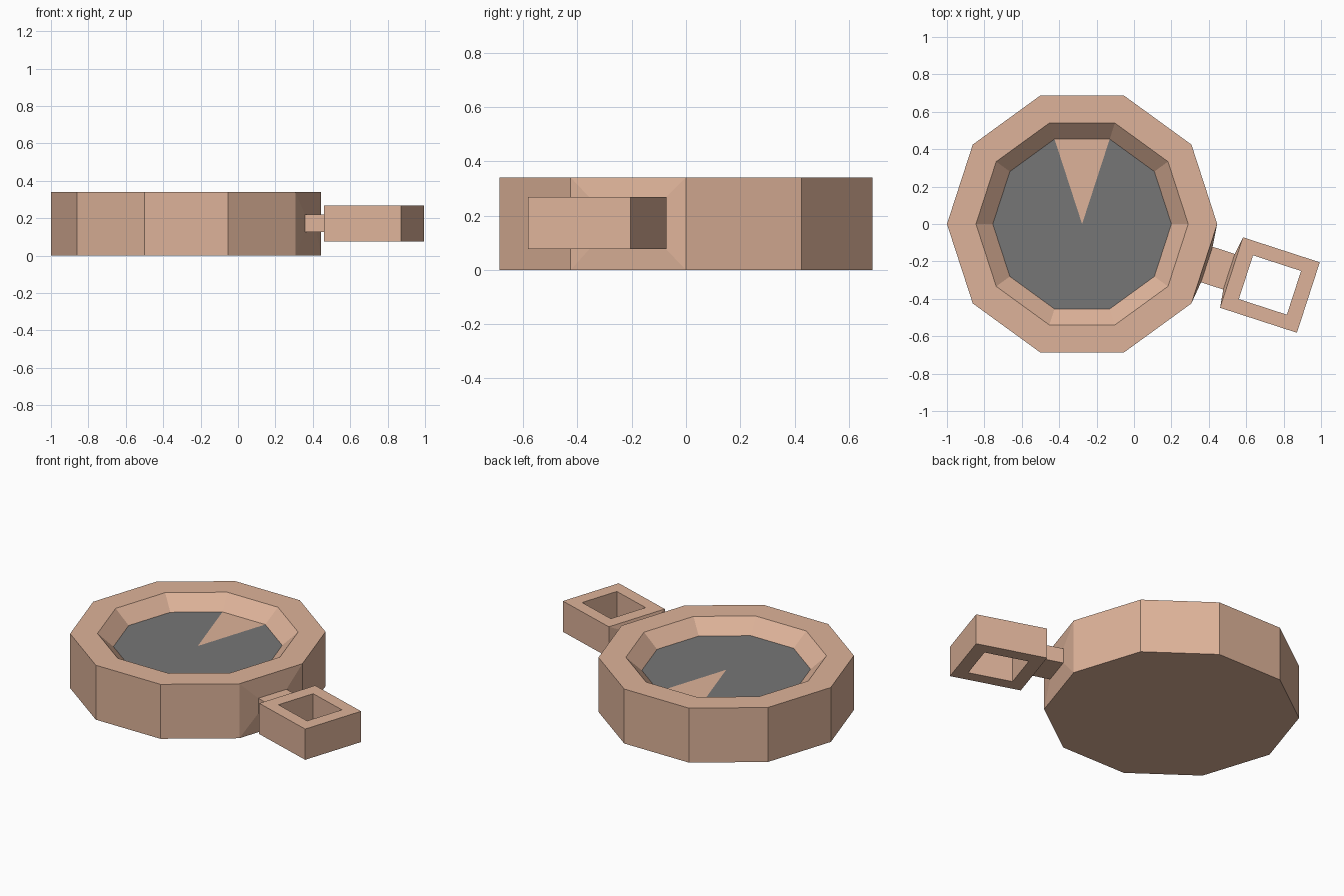
import bpy, bmesh, math
from mathutils import Vector

if "Cube" in bpy.data.objects:
    bpy.data.objects.remove(bpy.data.objects["Cube"])

CX = -0.2775                      # bowl centre on x
A = math.radians(-18)             # handle direction
U = Vector((math.cos(A), math.sin(A), 0))
V = Vector((-math.sin(A), math.cos(A), 0))


def material(name, rgb):
    m = bpy.data.materials.new(name)
    m.diffuse_color = (*rgb, 1)
    m.use_nodes = True
    m.node_tree.nodes["Principled BSDF"].inputs["Base Color"].default_value = m.diffuse_color
    return m


clay = material("warm clay", (0.73, 0.45, 0.32))
grey = material("dark grey", (0.18, 0.18, 0.18))


def finish(name, bm, mats):
    bmesh.ops.recalc_face_normals(bm, faces=bm.faces)
    me = bpy.data.meshes.new(name)
    bm.to_mesh(me)
    bm.free()
    for m in mats:
        me.materials.append(m)
    ob = bpy.data.objects.new(name, me)
    bpy.context.collection.objects.link(ob)


def bridge(bm, a, b):
    n = len(a)
    for i in range(n):
        j = (i + 1) % n
        bm.faces.new((a[i], a[j], b[j], b[i]))


def decagon(bm, r, z):
    return [bm.verts.new((CX + r * math.cos(k * math.pi / 5),
                          r * math.sin(k * math.pi / 5), z)) for k in range(10)]


def point(u, v, z):
    return Vector((CX, 0, z)) + U * u + V * v


def section(bm, u, half, z0, z1):
    return [bm.verts.new(point(u, v, z)) for v, z in
            ((-half, z0), (half, z0), (half, z1), (-half, z1))]


# Ten-sided bowl with a sloped recess and a fan floor
bm = bmesh.new()
rings = [decagon(bm, r, z) for r, z in
         ((0.7225, 0), (0.7225, 0.34), (0.5675, 0.34), (0.4775, 0.257))]
bm.faces.new(rings[0])
for a, b in zip(rings, rings[1:]):
    bridge(bm, a, b)
centre = bm.verts.new((CX, 0, 0.257))
for k in range(10):
    f = bm.faces.new((rings[3][k], rings[3][(k + 1) % 10], centre))
    f.material_index = 0 if k == 2 else 1     # one clay slice at the back
finish("bowl", bm, [clay, grey])

# Neck: flares from the bowl side, runs out, flares into the frame
bm = bmesh.new()
secs = [section(bm, *s) for s in
        ((0.687, 0.223, 0, 0.34), (0.701, 0.1, 0.126, 0.22),
         (0.826, 0.1, 0.126, 0.22), (0.84, 0.198, 0.076, 0.268))]
for a, b in zip(secs, secs[1:]):
    bridge(bm, a, b)
bm.faces.new(secs[0])
bm.faces.new(secs[-1])
finish("handle_neck", bm, [clay])

# Square frame with an open hole
bm = bmesh.new()


def square(hu, hv, z):
    return [bm.verts.new(point(1.056 + a * hu, b * hv, z))
            for a, b in ((-1, -1), (1, -1), (1, 1), (-1, 1))]


loops = [square(0.216, 0.198, 0.076), square(0.216, 0.198, 0.268),
         square(0.135, 0.123, 0.268), square(0.135, 0.123, 0.076)]
for i in range(4):
    bridge(bm, loops[i], loops[(i + 1) % 4])
finish("handle_frame", bm, [clay])
